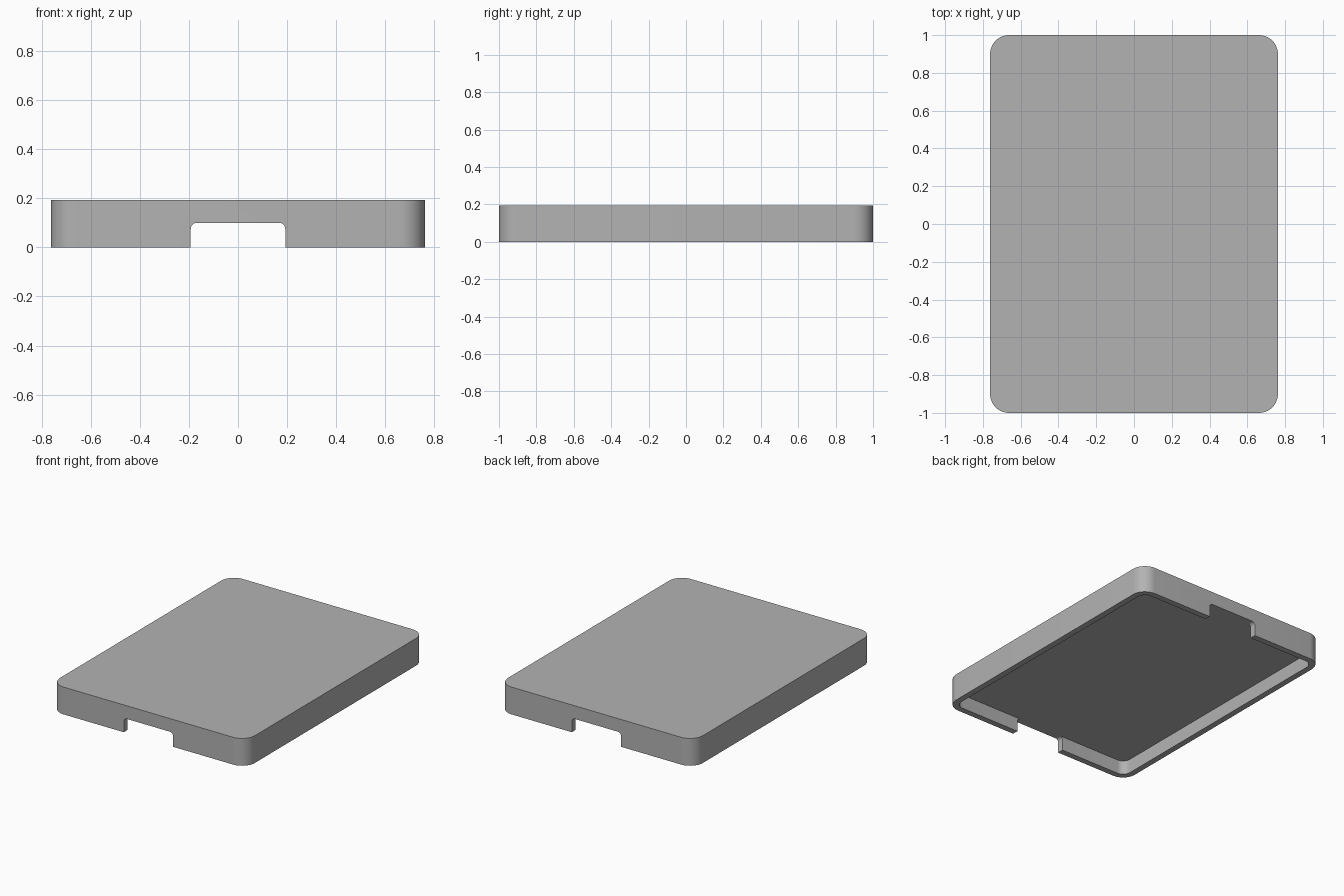
import bpy, bmesh
from math import sin, cos, pi, radians

if "Cube" in bpy.data.objects:
    bpy.data.objects.remove(bpy.data.objects["Cube"], do_unlink=True)

W, L, H = 1.524, 2.0, 0.193          # overall size
WALL, DEPTH, RADIUS = 0.043, 0.10, 0.10
NOTCH_W, NOTCH_R = 0.385, 0.025

grey = bpy.data.materials.new("plain grey")
grey.use_nodes = True
colour = (0.45, 0.45, 0.45, 1)
grey.diffuse_color = colour
grey.node_tree.nodes["Principled BSDF"].inputs["Base Color"].default_value = colour


def rounded_rect(w, h, r, steps=10):
    """Counter-clockwise outline of a rounded rectangle."""
    pts = []
    for k, (sx, sy) in enumerate([(1, 1), (-1, 1), (-1, -1), (1, -1)]):
        for i in range(steps + 1):
            a = (k + i / steps) * pi / 2
            pts.append((sx * (w / 2 - r) + r * cos(a), sy * (h / 2 - r) + r * sin(a)))
    return pts


def prism(name, base, offset):
    """Extrude a closed loop of 3D points along an offset."""
    bm = bmesh.new()
    face = bm.faces.new([bm.verts.new(p) for p in base])
    top = bmesh.ops.extrude_face_region(bm, geom=[face])["geom"]
    bmesh.ops.translate(bm, vec=offset, verts=[v for v in top if isinstance(v, bmesh.types.BMVert)])
    bmesh.ops.recalc_face_normals(bm, faces=bm.faces)
    mesh = bpy.data.meshes.new(name)
    bm.to_mesh(mesh)
    bm.free()
    mesh.materials.append(grey)
    obj = bpy.data.objects.new(name, mesh)
    bpy.context.collection.objects.link(obj)
    return obj


# Outer shell block
lid = prism("lid", [(x, y, 0) for x, y in rounded_rect(W, L, RADIUS)], (0, 0, H))

# Hollow underside, with corners concentric to the outside
cavity = prism("cavity_cutter",
               [(x, y, -0.1) for x, y in rounded_rect(W - 2 * WALL, L - 2 * WALL, RADIUS - WALL)],
               (0, 0, DEPTH + 0.1))

# Round-topped notch through both end walls, flush with the hollow
notch = prism("notch_cutter",
              [(x, -L / 2 - 0.1, z) for x, z in rounded_rect(NOTCH_W, 2 * DEPTH, NOTCH_R, 6)],
              (0, L + 0.2, 0))

for cutter in (cavity, notch):
    mod = lid.modifiers.new(cutter.name, "BOOLEAN")
    mod.operation, mod.solver, mod.object = "DIFFERENCE", "EXACT", cutter

# Apply the cuts and remove the cutters
bpy.ops.object.select_all(action="DESELECT")
bpy.context.view_layer.objects.active = lid
lid.select_set(True)
for mod in list(lid.modifiers):
    bpy.ops.object.modifier_apply(modifier=mod.name)
for cutter in (cavity, notch):
    bpy.data.objects.remove(cutter, do_unlink=True)

# Smooth corners, crisp edges
bpy.ops.object.shade_smooth_by_angle(angle=radians(30))
